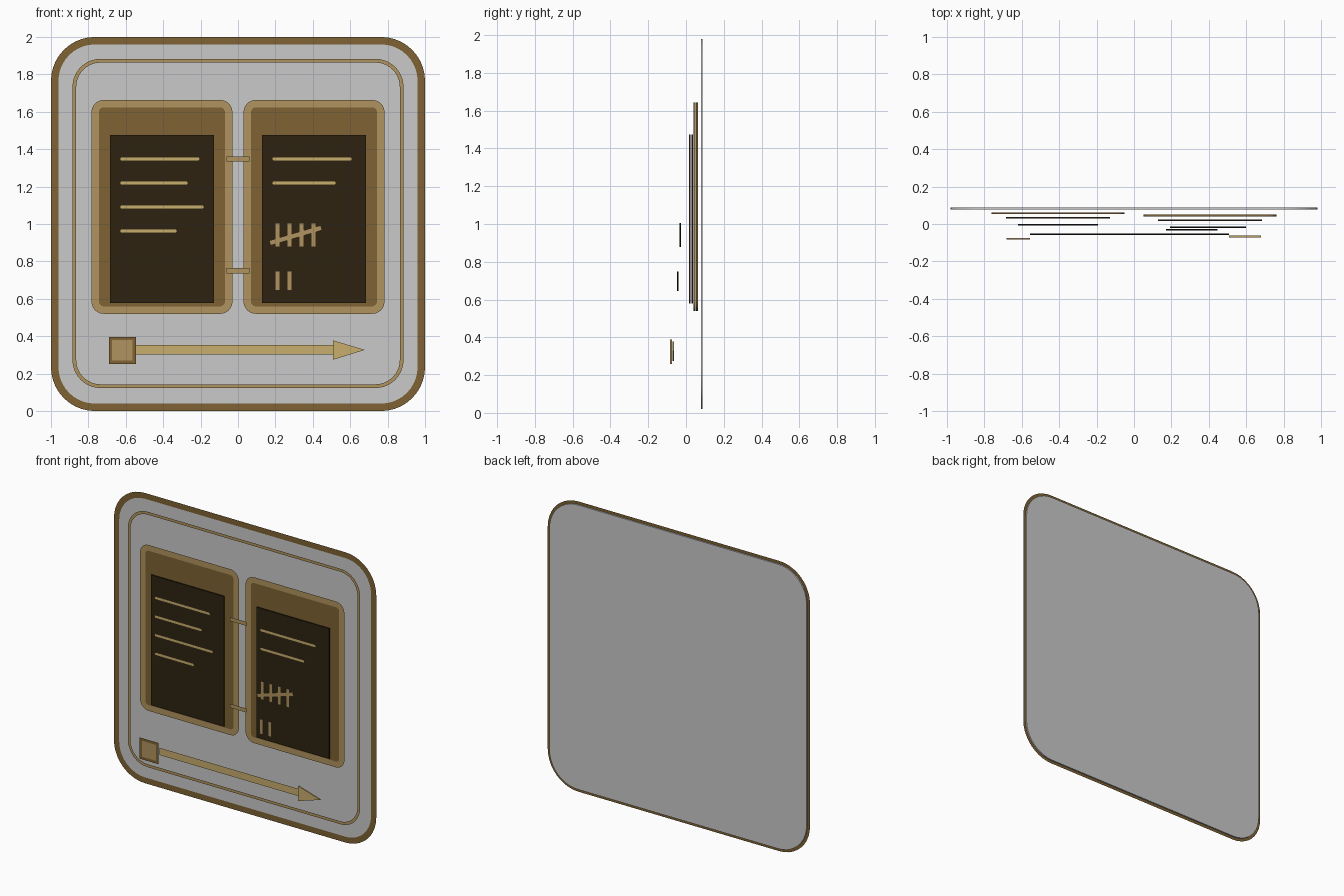
import bpy, bmesh
from math import cos, sin, pi
from mathutils import Vector

cube = bpy.data.objects.get("Cube")
if cube:
    bpy.data.objects.remove(cube, do_unlink=True)


def material(name, rgb):
    lin = [((c / 255 + 0.055) / 1.055) ** 2.4 for c in rgb]
    m = bpy.data.materials.new(name)
    m.use_nodes = True
    m.diffuse_color = (*lin, 1)
    m.node_tree.nodes["Principled BSDF"].inputs["Base Color"].default_value = (*lin, 1)
    return m


GREY = material("pale grey", (202, 202, 202))
BROWN = material("brown", (126, 98, 52))
TAN = material("tan", (176, 147, 94))
GOLD = material("gold", (200, 173, 108))
DARK = material("dark brown", (45, 34, 16))
BLACK = material("black", (8, 7, 5))

THICK = 0.009


def layer(k):
    """Depth of the k-th sheet, counted from the back."""
    return 0.083 - 0.0125 * k


def finish(name, bm, mat):
    me = bpy.data.meshes.new(name)
    bm.to_mesh(me)
    bm.free()
    me.materials.append(mat)
    ob = bpy.data.objects.new(name, me)
    bpy.context.scene.collection.objects.link(ob)
    return ob


def rounded(x0, x1, z0, z1, r, grow=0.0, n=10):
    """Outline of a rounded rectangle, grown outward by an offset."""
    x0, x1, z0, z1 = x0 - grow, x1 + grow, z0 - grow, z1 + grow
    r = max(r + grow, 0.0) if r else 0.0
    if not r:
        return [(x0, z0), (x1, z0), (x1, z1), (x0, z1)]
    centres = [(x1 - r, z1 - r), (x0 + r, z1 - r), (x0 + r, z0 + r), (x1 - r, z0 + r)]
    return [(cx + r * cos(a), cz + r * sin(a))
            for q, (cx, cz) in enumerate(centres)
            for a in [(q + i / n) * pi / 2 for i in range(n + 1)]]


def sheet(name, outline, k, mat):
    """Filled plate with a little thickness."""
    bm = bmesh.new()
    y = layer(k) - THICK / 2
    face = bm.faces.new([bm.verts.new((x, y, z)) for x, z in outline])
    ext = bmesh.ops.extrude_face_region(bm, geom=[face])
    bmesh.ops.translate(bm, vec=(0, THICK, 0),
                        verts=[v for v in ext["geom"] if isinstance(v, bmesh.types.BMVert)])
    bmesh.ops.recalc_face_normals(bm, faces=bm.faces)
    return finish(name, bm, mat)


def border(name, box, r, width, k, mat):
    """Flat outline ring lying on the front of a sheet."""
    bm = bmesh.new()
    y = layer(k) - THICK / 2 - 0.001
    outer, inner = [[bm.verts.new((x, y, z)) for x, z in rounded(*box, r, g)]
                    for g in (width / 2, -width / 2)]
    for i in range(len(outer)):
        j = (i + 1) % len(outer)
        bm.faces.new((outer[i], outer[j], inner[j], inner[i]))
    return finish(name, bm, mat)


def strokes(name, lines, width, k, mat, round_caps=False, spine=True):
    """Flat bars along straight lines, with a thin dark spine behind them."""
    bm, back = bmesh.new(), bmesh.new()
    y = layer(k) - THICK / 2 - 0.001
    for a, b in lines:
        a, b = Vector(a), Vector(b)
        d = (b - a).normalized()
        s = Vector((-d.y, d.x))
        steps = 6 if round_caps else 1
        pts = []
        for end, sign in ((b, 1), (a, -1)):
            for i in range(steps + 1):
                t = -pi / 2 + pi * i / steps
                cap = d * cos(t) if round_caps else d * 0
                pts.append(end + sign * (cap + s * sin(t)) * width / 2)
        bm.faces.new([bm.verts.new((p.x, y, p.y)) for p in pts])
        back.faces.new([back.verts.new((p.x, q, p.y)) for p, q in
                        ((a, y + 0.001), (b, y + 0.001), (b, y + THICK), (a, y + THICK))])
    if spine:
        finish(name + "_spine", back, BLACK)
    else:
        back.free()
    return finish(name, bm, mat)


# Backing plate with its rim and inner trim line
plate = (-0.98, 0.98, 0.02, 1.98)
sheet("backing_plate", rounded(*plate, 0.215), 0, GREY)
border("plate_rim", plate, 0.215, 0.04, 0, BROWN)
border("inner_trim", (-0.875, 0.875, 0.133, 1.873), 0.14, 0.02, 1, TAN)

# Two framed panels with dark screens
for k, (side, s) in enumerate((("right", -1), ("left", 1))):
    x0, x1 = sorted((s * 0.05, s * 0.763))
    box = (x0, x1, 0.54, 1.643)
    sheet(side + "_panel", rounded(*box, 0.045), 2 + k, BROWN)
    border(side + "_panel_frame", box, 0.045, 0.04, 2 + k, TAN)
    x0, x1 = sorted((s * 0.128, s * 0.684))
    sheet(side + "_screen", rounded(x0, x1, 0.578, 1.475, 0), 4 + k, DARK)

# Links joining the panels
strokes("panel_links", [((-0.062, z), (0.062, z)) for z in (1.347, 0.75)],
        0.027, 6, TAN, spine=False)

# Written lines on each screen
rows = [1.348, 1.219, 1.091, 0.963]
strokes("right_screen_lines",
        [((-0.62, z), (x, z)) for z, x in zip(rows, (-0.215, -0.278, -0.193, -0.337))],
        0.022, 7, GOLD, True)
strokes("left_screen_lines",
        [((0.193, z), (x, z)) for z, x in zip(rows, (0.599, 0.513))],
        0.022, 8, GOLD, True)

# Tally marks
marks = [0.211 + 0.064 * i for i in range(4)]
strokes("tally_marks", [((x, 0.877), (x, 1.005)) for x in marks], 0.027, 9, TAN)
strokes("tally_slash", [((0.17, 0.898), (0.446, 0.98))], 0.027, 9.1, TAN)
strokes("extra_marks", [((x, 0.645), (x, 0.749)) for x in marks[:2]], 0.027, 10, TAN)

# Arrow with a square tail block
strokes("arrow_shaft", [((-0.555, 0.327), (0.508, 0.327))], 0.05, 11, GOLD)
sheet("arrow_head", [(0.508, 0.274), (0.678, 0.327), (0.508, 0.378)], 12, GOLD)
block = (-0.682, -0.555, 0.26, 0.388)
sheet("tail_block", rounded(*block, 0), 13, TAN)
border("tail_block_edge", block, 0, 0.018, 13, BROWN)
